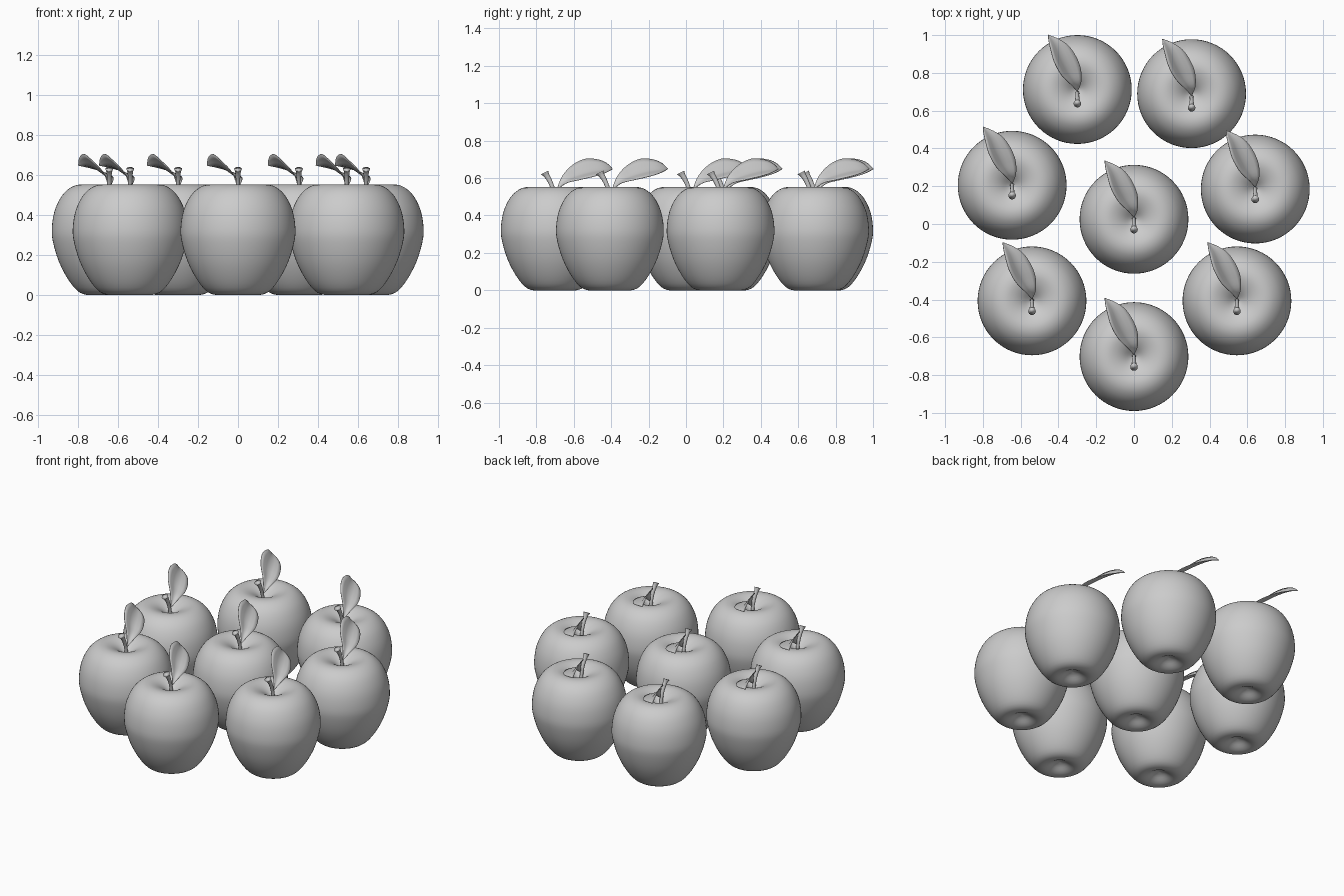
import bpy, bmesh
from math import cos, sin, pi
from mathutils import Vector

if "Cube" in bpy.data.objects:
    bpy.data.objects.remove(bpy.data.objects["Cube"])


def smooth_path(pts, steps=4):
    """Catmull-Rom interpolation through a few control points."""
    p = [Vector(q) for q in pts]
    p = [2 * p[0] - p[1]] + p + [2 * p[-1] - p[-2]]
    out = []
    for i in range(1, len(p) - 2):
        a, b, c, d = p[i - 1:i + 3]
        for k in range(steps):
            t = k / steps
            out.append(0.5 * (2 * b + (c - a) * t + (2 * a - 5 * b + 4 * c - d) * t ** 2
                              + (3 * b - a - 3 * c + d) * t ** 3))
    return out + [p[-2]]


def grid_mesh(name, rows, closed):
    """Skin a list of equally long point rows."""
    bm = bmesh.new()
    vs = [[bm.verts.new(p) for p in row] for row in rows]
    n = len(rows[0])
    for a, b in zip(vs, vs[1:]):
        for j in range(n if closed else n - 1):
            k = (j + 1) % n
            bm.faces.new((a[j], a[k], b[k], b[j]))
    if closed:
        bm.faces.new(vs[0][::-1])
        bm.faces.new(vs[-1])
    bmesh.ops.remove_doubles(bm, verts=bm.verts, dist=1e-5)
    bmesh.ops.recalc_face_normals(bm, faces=bm.faces)
    me = bpy.data.meshes.new(name)
    bm.to_mesh(me)
    bm.free()
    me.shade_smooth()
    return me


def ring(c, r, n, tilt=0.0):
    return [Vector((c[0] + r * cos(2 * pi * i / n),
                    c[1] + r * sin(2 * pi * i / n),
                    c[2] + tilt * r * sin(2 * pi * i / n))) for i in range(n)]


# Apple body: lathed profile with a dimple at both ends
profile = [(.002, .04), (.035, .03), (.075, .007), (.115, 0), (.16, .02), (.208, .08),
           (.252, .165), (.281, .26), (.288, .33), (.274, .42), (.238, .495), (.192, .538),
           (.145, .5525), (.1, .545), (.06, .525), (.025, .497), (.002, .48)]
pts = smooth_path([(r, 0, z) for r, z in profile], 3)
body = grid_mesh("apple_body", [ring((0, 0, p.z), p.x, 64) for p in pts], True)

# Stem: bent, flaring tube leaning to the front
stem_pts = [(0, .003, .47, .011), (0, -.006, .53, .010), (0, -.024, .58, .011),
            (0, -.044, .615, .014), (0, -.055, .63, .020)]
centres = smooth_path([p[:3] for p in stem_pts], 3)
radii = [p.x for p in smooth_path([(p[3], 0, 0) for p in stem_pts], 3)]
stem = grid_mesh("apple_stem", [ring(c, r, 16, .5) for c, r in zip(centres, radii)], True)

# Leaf: left and right edges with a creased midrib between them
base, tip = (0, .008, .53), (-.155, .31, .648)
left = smooth_path([base, (-.028, .04, .61), (-.083, .095, .67), (-.122, .165, .703),
                    (-.142, .235, .698), (-.152, .28, .678), tip])
right = smooth_path([base, (.02, .06, .572), (.018, .13, .59), (-.007, .195, .605),
                     (-.048, .253, .621), (-.10, .288, .636), tip])
rows = []
for l, r in zip(left, right):
    sag = Vector((-.09, .06, -.12)) * (r - l).length
    rows.append([l.lerp(r, k / 6) + sag * (1 - abs(k - 3) / 3) for k in range(7)])
leaf = grid_mesh("apple_leaf", rows, False)


def place(name, mesh, loc):
    ob = bpy.data.objects.new(name, mesh)
    ob.location = loc
    bpy.context.collection.objects.link(ob)
    return ob


# Cluster of eight apples; the two rear ones have stem and leaf set slightly forward
spots = [(-.30, .712, -.02), (.305, .69, -.02), (-.645, .205, 0), (.642, .185, 0),
         (0, .025, 0), (-.54, -.407, 0), (.545, -.407, 0), (0, -.702, 0)]
for i, (x, y, dy) in enumerate(spots, 1):
    place(f"apple_{i}", body, (x, y, 0))
    place(f"stem_{i}", stem, (x, y + dy, 0))
    ob = place(f"leaf_{i}", leaf, (x, y + dy, 0))
    mod = ob.modifiers.new("thickness", 'SOLIDIFY')
    mod.thickness = .003
    mod.offset = 0
